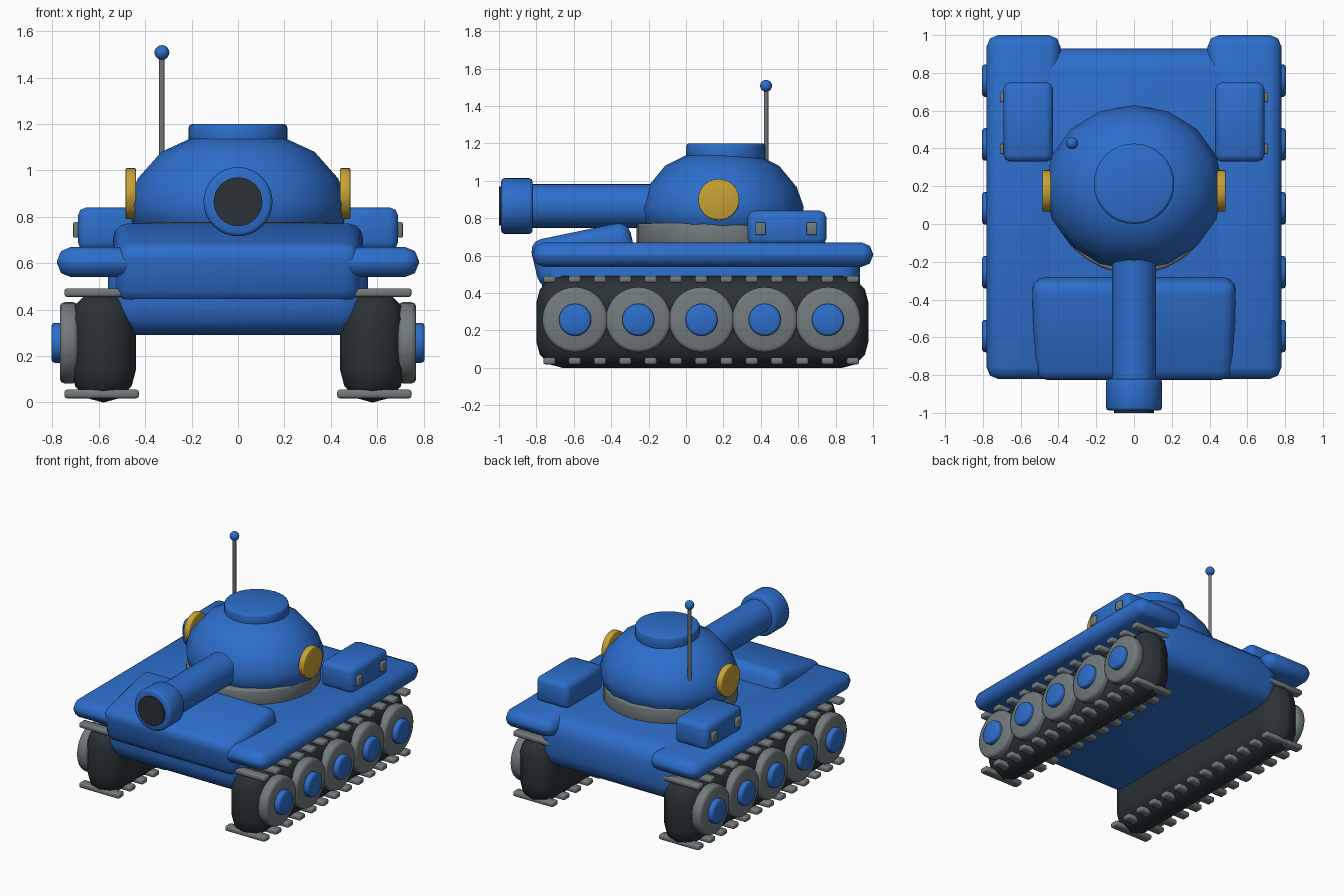
import bpy, bmesh, math
from mathutils import Matrix, Vector

if "Cube" in bpy.data.objects:
    bpy.data.objects.remove(bpy.data.objects["Cube"])


def material(name, rgb):
    m = bpy.data.materials.new(name)
    m.diffuse_color = (*rgb, 1)
    m.use_nodes = True
    m.node_tree.nodes["Principled BSDF"].inputs["Base Color"].default_value = m.diffuse_color
    return m


BLUE = material("blue paint", (0.026, 0.155, 0.60))
GREY = material("grey metal", (0.165, 0.195, 0.205))
DARK = material("dark rubber", (0.023, 0.031, 0.037))
GOLD = material("gold", (0.58, 0.36, 0.035))


def finish(bm, name, mat, bevel=0, segs=2, sharp=50):
    """Round the hard edges, shade smooth by angle and make the object."""
    bmesh.ops.recalc_face_normals(bm, faces=bm.faces)
    if bevel:
        hard = [e for e in bm.edges if e.calc_face_angle(0) > 1.0]
        bmesh.ops.bevel(bm, geom=hard, offset=bevel, segments=segs, profile=0.5,
                        affect='EDGES', clamp_overlap=True)
    bm.normal_update()
    for f in bm.faces:
        f.smooth = True
    for e in bm.edges:
        e.smooth = e.calc_face_angle(0) < math.radians(sharp)
    me = bpy.data.meshes.new(name)
    bm.to_mesh(me)
    bm.free()
    me.materials.append(mat)
    ob = bpy.data.objects.new(name, me)
    bpy.context.collection.objects.link(ob)
    return ob


def box(name, mat, x, y, z, bevel=0, segs=2):
    bm = bmesh.new()
    lo, hi = Vector((x[0], y[0], z[0])), Vector((x[1], y[1], z[1]))
    s = hi - lo
    bmesh.ops.create_cube(bm, size=1, matrix=Matrix.Translation((lo + hi) / 2)
                          @ Matrix.Diagonal((s.x, s.y, s.z, 1)))
    return finish(bm, name, mat, bevel, segs)


def disc(name, mat, a, b, r, bevel=0, sides=32):
    """Cylinder from point a to point b."""
    a, b = Vector(a), Vector(b)
    rot = (b - a).to_track_quat('Z', 'Y').to_matrix().to_4x4()
    bm = bmesh.new()
    bmesh.ops.create_cone(bm, cap_ends=True, segments=sides, radius1=r, radius2=r,
                          depth=(b - a).length,
                          matrix=Matrix.Translation((a + b) / 2) @ rot)
    return finish(bm, name, mat, bevel)


def lathe(name, mat, profile, centre, sy, sides):
    """Closed solid of (radius, z) rings, squashed in y by sy."""
    bm = bmesh.new()
    rings = []
    for r, z in profile:
        rings.append([bm.verts.new((centre[0] + r * math.cos(2 * math.pi * i / sides),
                                    centre[1] + sy * r * math.sin(2 * math.pi * i / sides), z))
                      for i in range(sides)])
    for p, q in zip(rings, rings[1:]):
        for i in range(sides):
            j = (i + 1) % sides
            bm.faces.new((p[i], p[j], q[j], q[i]))
    bm.faces.new(rings[0])
    bm.faces.new(rings[-1])
    return finish(bm, name, mat)


# Hull
box("hull", BLUE, (-0.56, 0.56), (-0.77, 0.93), (0.29, 0.669), 0.12, 3)

# Sloped front plate, slightly narrower at the nose
bm = bmesh.new()
profile = [(-0.84, 0.675, 0.525), (-0.31, 0.785, 0.54), (-0.25, 0.52, 0.54), (-0.78, 0.42, 0.525)]
left, right = ([bm.verts.new((s * w, y, z)) for y, z, w in profile] for s in (-1, 1))
bm.faces.new(left)
bm.faces.new(right)
for i in range(4):
    j = (i + 1) % 4
    bm.faces.new((left[i], left[j], right[j], right[i]))
finish(bm, "front_plate", BLUE, 0.065, 3)

# Running gear, fenders and side fittings
for side, s in (("right", 1), ("left", -1)):
    def xs(a, b):
        return tuple(sorted((s * a, s * b)))

    box(side + "_fender", BLUE, xs(0.39, 0.78), (-0.82, 1.0), (0.54, 0.67), 0.06, 2)
    box(side + "_track", DARK, xs(0.44, 0.72), (-0.80, 0.975), (0.0, 0.49), 0.139, 3)
    for i in range(13):
        y = -0.73 + 0.1352 * i
        for tag, z in (("lower", 0.018), ("upper", 0.455)):
            box(f"{side}_{tag}_tread_{i}", GREY, xs(0.427, 0.748),
                (y - 0.033, y + 0.033), (z, z + 0.037), 0.011)
    for i in range(5):
        y = -0.593 + 0.338 * i
        disc(f"{side}_wheel_{i}", GREY, (s * 0.69, y, 0.257), (s * 0.768, y, 0.257), 0.175, 0.02)
        disc(f"{side}_hub_{i}", BLUE, (s * 0.74, y, 0.257), (s * 0.804, y, 0.257), 0.086, 0.014, 24)
    box(side + "_storage_box", BLUE, xs(0.43, 0.69), (0.33, 0.75), (0.655, 0.84), 0.035)
    for i, y in enumerate((0.398, 0.672)):
        box(f"{side}_latch_{i}", GREY, xs(0.68, 0.71), (y - 0.027, y + 0.027), (0.71, 0.777), 0.006)
    disc(side + "_turret_badge", GOLD, (s * 0.44, 0.175, 0.9), (s * 0.484, 0.175, 0.9), 0.11, 0.005)

# Turret
disc("turret_ring", GREY, (0, 0.18, 0.65), (0, 0.18, 0.775), 0.445, 0.015)
lathe("turret", BLUE, [(0.38, 0.69), (0.455, 0.77), (0.472, 0.86), (0.432, 0.965),
                       (0.33, 1.08), (0.2, 1.14), (0.05, 1.155)], (0, 0.193), 0.925, 16)
disc("hatch", BLUE, (0, 0.213, 1.1), (0, 0.213, 1.2), 0.213, 0.016)

# Gun
disc("barrel", BLUE, (0, 0.1, 0.865), (0, -0.85, 0.865), 0.117)
disc("muzzle", BLUE, (0, -0.82, 0.865), (0, -0.988, 0.865), 0.149, 0.018)
disc("bore", DARK, (0, -0.95, 0.865), (0, -1.0, 0.865), 0.105)

# Antenna
disc("antenna", GREY, (-0.328, 0.428, 0.95), (-0.328, 0.428, 1.5), 0.012, 0, 12)
bm = bmesh.new()
bmesh.ops.create_uvsphere(bm, u_segments=16, v_segments=10, radius=0.032,
                          matrix=Matrix.Translation((-0.328, 0.428, 1.508)))
finish(bm, "antenna_tip", BLUE)
